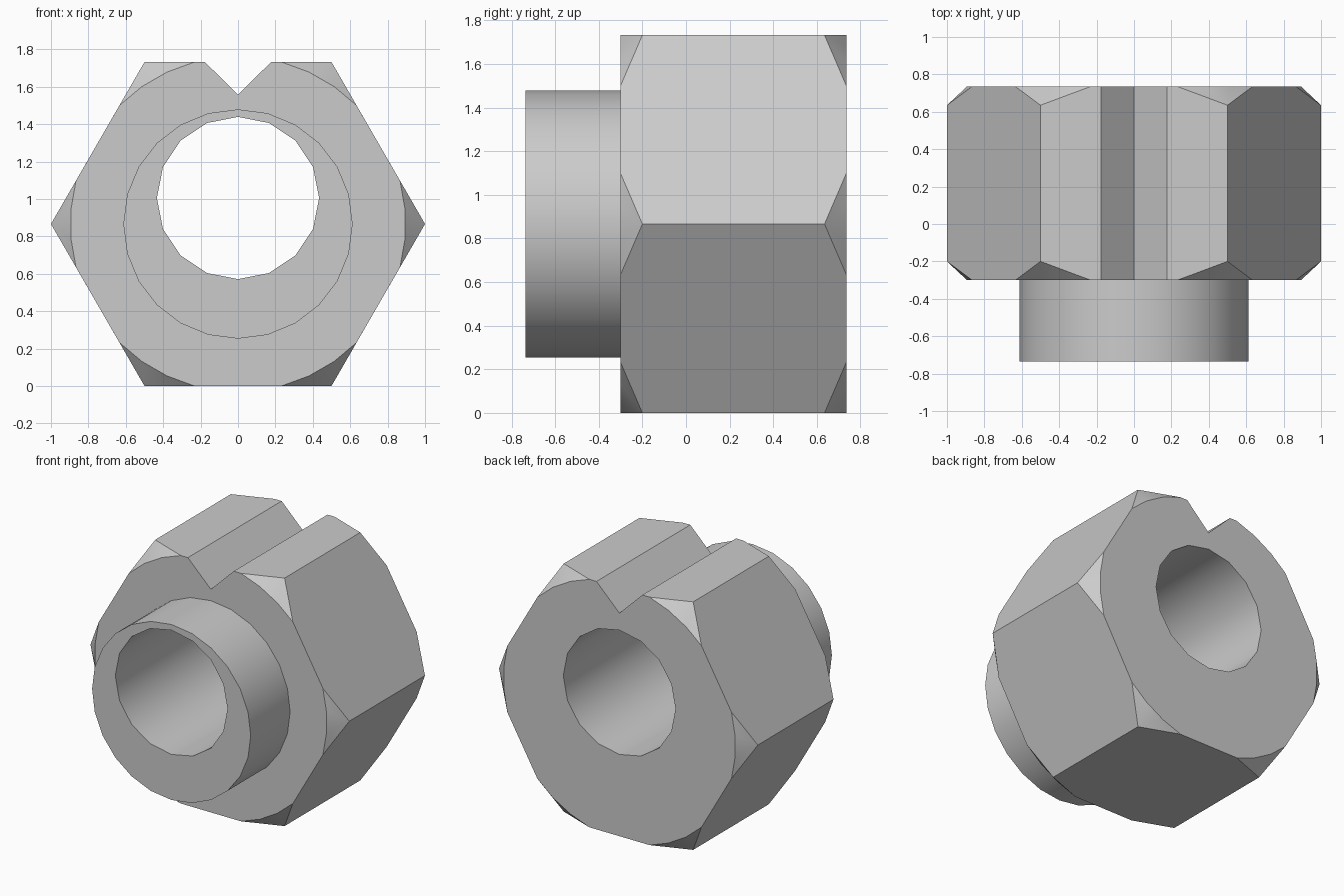
import bpy, bmesh, math

cube = bpy.data.objects.get("Cube")
if cube:
    bpy.data.objects.remove(cube, do_unlink=True)

AXIS_Z = 0.866               # height of the nut axis
FRONT, BACK = -0.30, 0.735   # end faces of the hex body
TIP = -0.735                 # front end of the collar
CHAMFER = 0.10
RIM = 0.866 / math.cos(math.radians(15))   # radius of the chamfer circle

steel = bpy.data.materials.new("grey steel")
steel.use_nodes = True
steel.diffuse_color = (0.6, 0.6, 0.6, 1)
steel.node_tree.nodes["Principled BSDF"].inputs["Base Color"].default_value = (0.6, 0.6, 0.6, 1)


def make_object(name, bm):
    bmesh.ops.recalc_face_normals(bm, faces=bm.faces)
    mesh = bpy.data.meshes.new(name)
    bm.to_mesh(mesh)
    bm.free()
    mesh.materials.append(steel)
    obj = bpy.data.objects.new(name, mesh)
    bpy.context.collection.objects.link(obj)
    return obj


def prism(name, outline, y0, y1):
    """Closed prism along y from an (x, z) outline."""
    bm = bmesh.new()
    ends = [[bm.verts.new((x, y, z)) for x, z in outline] for y in (y0, y1)]
    n = len(outline)
    for ring in ends:
        bm.faces.new(ring)
    for i in range(n):
        j = (i + 1) % n
        bm.faces.new((ends[0][i], ends[0][j], ends[1][j], ends[1][i]))
    return make_object(name, bm)


def polar(radius, degrees, z=AXIS_Z):
    a = math.radians(degrees)
    return radius * math.cos(a), z + radius * math.sin(a)


def circle(radius, sides, z):
    return [polar(radius, 360 * i / sides, z) for i in range(sides)]


def hex_body():
    """Hexagonal block whose corners are chamfered at both ends."""
    bm = bmesh.new()
    rims, corners = [], []
    for y, inset in ((FRONT, CHAMFER), (BACK, -CHAMFER)):
        rim, tips = [], []
        for k in range(6):
            for da in (-15, -5, 5, 15):
                x, z = polar(RIM, 60 * k + da)
                rim.append(bm.verts.new((x, y, z)))
            x, z = polar(1.0, 60 * k)
            tips.append(bm.verts.new((x, y + inset, z)))
        bm.faces.new(rim)
        # chamfer fans
        for k in range(6):
            for i in range(3):
                bm.faces.new((tips[k], rim[4 * k + i], rim[4 * k + i + 1]))
        rims.append(rim)
        corners.append(tips)
    # flats
    for k in range(6):
        n = (k + 1) % 6
        bm.faces.new((rims[0][4 * k + 3], rims[0][4 * n], corners[0][n], corners[1][n],
                      rims[1][4 * n], rims[1][4 * k + 3], corners[1][k], corners[0][k]))
    return make_object("hex_nut", bm)


nut = hex_body()
bpy.context.view_layer.objects.active = nut

# Collar, key notch and off-centre bore
steps = (
    (prism("collar", circle(0.613, 24, AXIS_Z), TIP, FRONT + 0.1), "UNION"),
    (prism("notch_cutter", [(0, 1.558), (0.35, 1.902), (-0.35, 1.902)], -1, 1), "DIFFERENCE"),
    (prism("bore_cutter", circle(0.434, 16, 1.005), -1, 1), "DIFFERENCE"),
)
for tool, operation in steps:
    mod = nut.modifiers.new(tool.name, "BOOLEAN")
    mod.operation = operation
    mod.solver = "EXACT"
    mod.object = tool
    bpy.ops.object.modifier_apply(modifier=mod.name)
    bpy.data.objects.remove(tool, do_unlink=True)

# Smooth round walls, crisp edges
bpy.ops.object.select_all(action="DESELECT")
nut.select_set(True)
bpy.ops.object.shade_smooth_by_angle(angle=math.radians(30))
